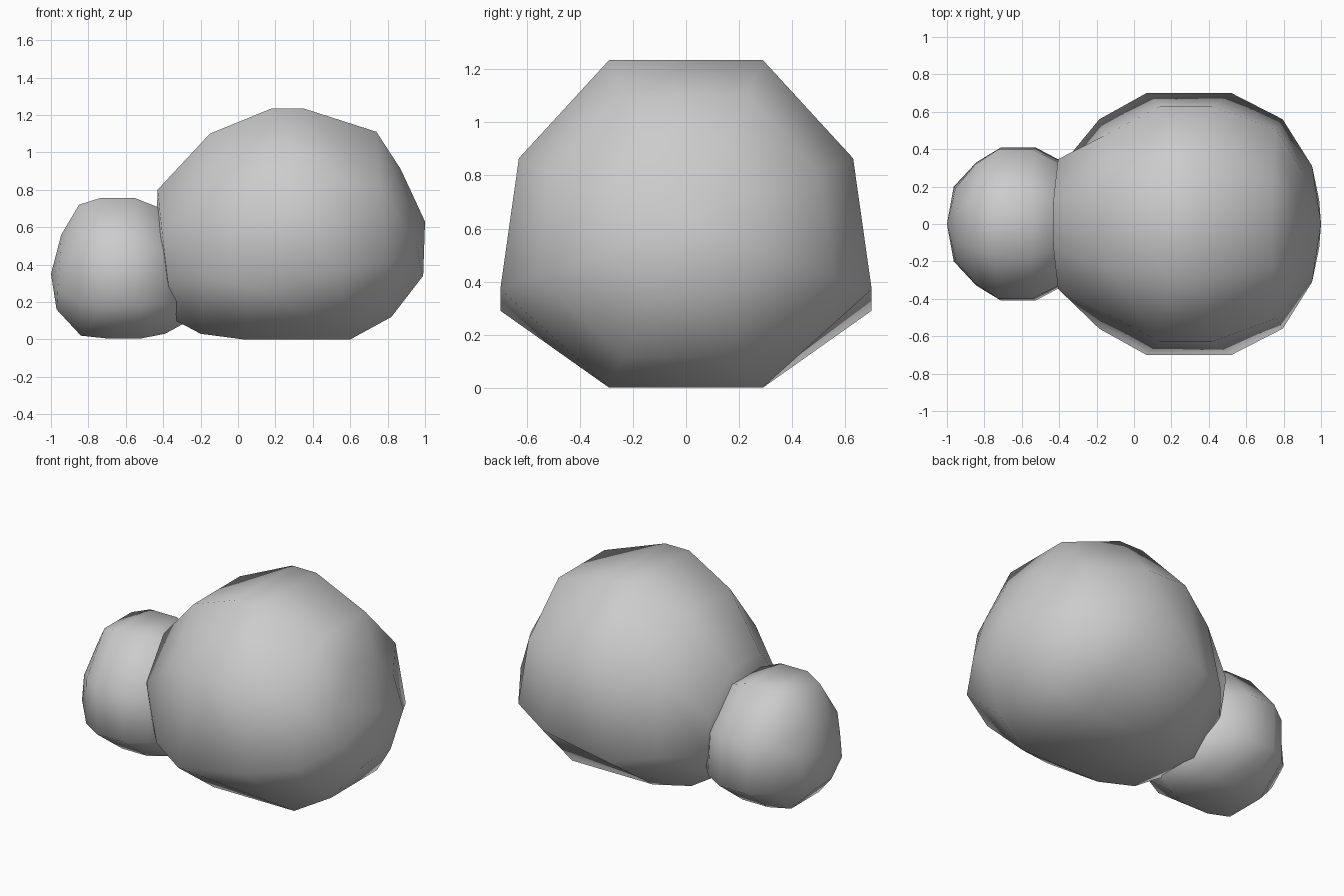
import bpy, bmesh

if "Cube" in bpy.data.objects:
    bpy.data.objects.remove(bpy.data.objects["Cube"])


def lump(name, left_pole, right_pole, rings):
    """Faceted ball: eight-sided rings strung along x, closed with a fan at each pole.
    ring = (top x, top z, bottom x, bottom z, half width,
            height fraction of lower side, of upper side, upper side taper)"""
    bm = bmesh.new()
    loops = []
    for xt, zt, xb, zb, w, low, up, taper in rings:
        side = [(0.0, 0.414 * w), (low, w), (up, taper * w), (1.0, 0.414 * w)]
        outline = side + [(f, -y) for f, y in reversed(side)]
        loops.append([bm.verts.new((xb + (xt - xb) * min(1, f * 1.05), y, zb + (zt - zb) * f))
                      for f, y in outline])
    for a, b in zip(loops, loops[1:]):
        for i in range(8):
            j = (i + 1) % 8
            bm.faces.new((a[i], a[j], b[j], b[i]))
    for pole, ring in ((left_pole, loops[0]), (right_pole, loops[-1])):
        tip = bm.verts.new((pole[0], 0, pole[1]))
        for i in range(8):
            bm.faces.new((ring[i], ring[(i + 1) % 8], tip))
    bmesh.ops.recalc_face_normals(bm, faces=bm.faces)
    mesh = bpy.data.meshes.new(name)
    bm.to_mesh(mesh)
    bm.free()
    mesh.shade_smooth()
    obj = bpy.data.objects.new(name, mesh)
    bpy.context.collection.objects.link(obj)
    return obj


# large boulder
lump("large_boulder", (-0.44, 0.47), (1.0, 0.63), [
    (-0.43, 0.80, -0.35, 0.11, 0.33, 0.29, 0.67, 1.05),
    (-0.15, 1.10, -0.20, 0.03, 0.56, 0.28, 0.70, 0.84),
    (0.18, 1.235, 0.03, 0.0, 0.70, 0.235, 0.70, 0.90),
    (0.35, 1.235, 0.60, 0.0, 0.70, 0.30, 0.70, 0.90),
    (0.74, 1.11, 0.82, 0.12, 0.56, 0.30, 0.70, 0.90),
    (0.87, 0.91, 0.99, 0.34, 0.31, 0.30, 0.70, 0.90),
])

# small boulder
lump("small_boulder", (-0.25, 0.36), (-1.0, 0.35), [
    (-0.31, 0.58, -0.28, 0.09, 0.22, 0.24, 0.65, 0.97),
    (-0.41, 0.70, -0.39, 0.03, 0.34, 0.24, 0.65, 0.97),
    (-0.55, 0.755, -0.52, 0.005, 0.41, 0.24, 0.65, 0.97),
    (-0.74, 0.755, -0.70, 0.005, 0.41, 0.24, 0.65, 0.97),
    (-0.85, 0.72, -0.84, 0.02, 0.33, 0.24, 0.64, 0.97),
    (-0.945, 0.56, -0.97, 0.16, 0.20, 0.24, 0.64, 0.97),
])
